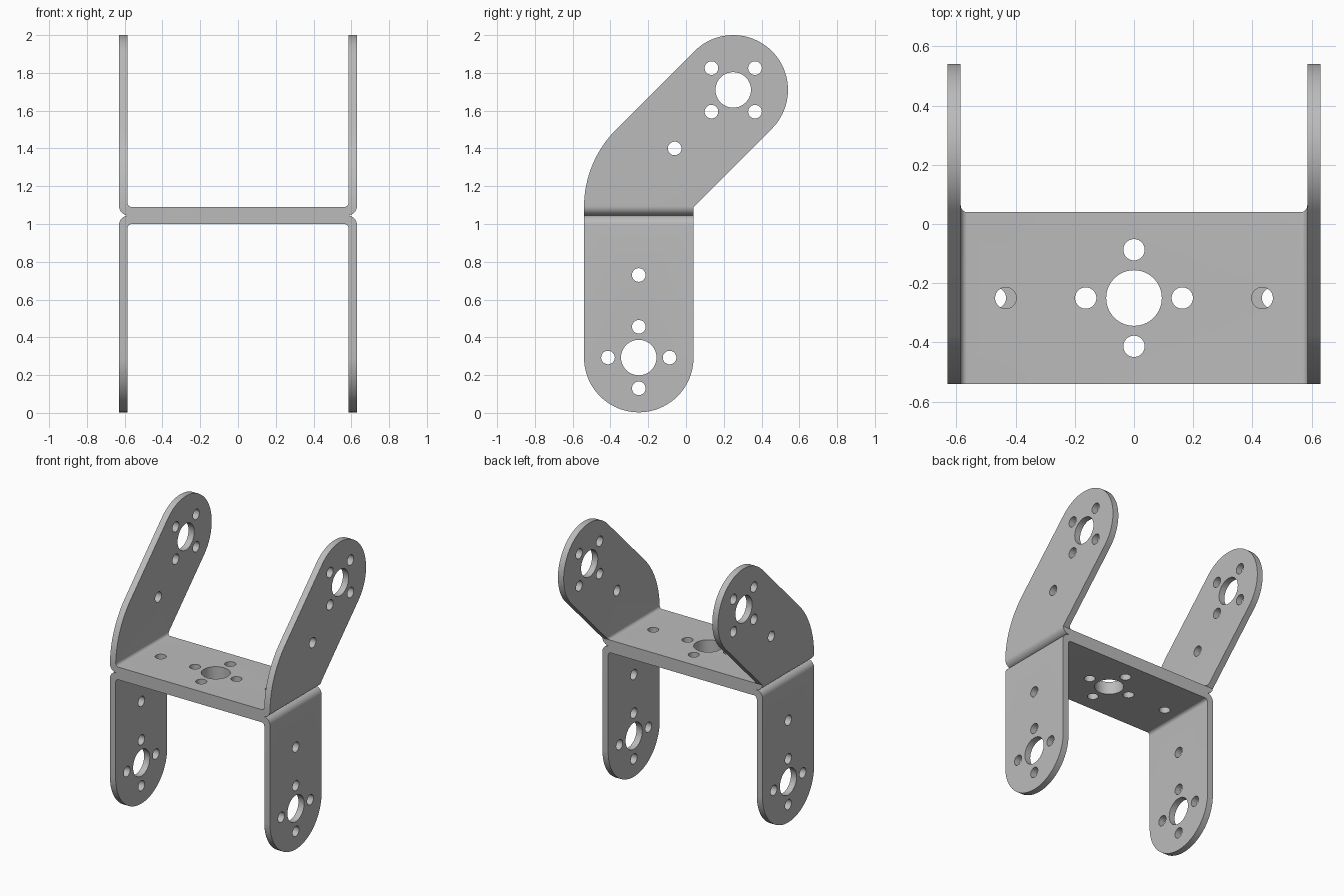
import bpy, bmesh
from math import sin, cos, radians, sqrt
from mathutils import Matrix, Vector

if "Cube" in bpy.data.objects:
    bpy.data.objects.remove(bpy.data.objects["Cube"])

T = 0.045               # sheet thickness
W = 0.63                # half width
R = 0.29                # half depth and end radius
YC = -0.25              # depth centre of the base plates
SEAM = 1.045            # height where the two brackets touch
PITCH = 0.163           # small holes around each large hole
BIG, SMALL = 0.094, 0.036

metal = bpy.data.materials.new("grey metal")
metal.use_nodes = True
colour = (0.5, 0.5, 0.5, 1)
metal.diffuse_color = colour
metal.node_tree.nodes["Principled BSDF"].inputs["Base Color"].default_value = colour


def arc(cx, cy, r, a0, a1, n):
    return [(cx + r * cos(radians(a0 + (a1 - a0) * i / n)),
             cy + r * sin(radians(a0 + (a1 - a0) * i / n))) for i in range(n + 1)]


def finish(bm, name):
    bmesh.ops.recalc_face_normals(bm, faces=bm.faces)
    mesh = bpy.data.meshes.new(name)
    bm.to_mesh(mesh)
    bm.free()
    mesh.materials.append(metal)
    ob = bpy.data.objects.new(name, mesh)
    bpy.context.collection.objects.link(ob)
    return ob


def prism(name, points, to_3d, move):
    """Extrude a closed 2D outline."""
    bm = bmesh.new()
    face = bm.faces.new([bm.verts.new(to_3d(a, b)) for a, b in points])
    ext = bmesh.ops.extrude_face_region(bm, geom=[face])["geom"]
    bmesh.ops.translate(bm, vec=move, verts=[v for v in ext if isinstance(v, bmesh.types.BMVert)])
    return finish(bm, name)


def drill(bm, r, centre, axis, depth):
    """Add one drill cylinder to the cutter."""
    turn = Vector((0, 0, 1)).rotation_difference(Vector(axis)).to_matrix().to_4x4()
    bmesh.ops.create_cone(bm, cap_ends=True, segments=40, radius1=r, radius2=r,
                          depth=depth, matrix=Matrix.Translation(centre) @ turn)


def boolean(ob, cutter, operation):
    mod = ob.modifiers.new(operation, 'BOOLEAN')
    mod.object, mod.operation, mod.solver = cutter, operation, 'EXACT'
    bpy.context.view_layer.objects.active = ob
    bpy.ops.object.modifier_apply(modifier=mod.name)
    bpy.data.objects.remove(cutter)


def bracket(name, up, outline, hub, spin, extra, slot_x):
    # Bent U section: rounded outside and inside corners
    ro, ri, leg = 0.05, 0.022, 1.2
    right = [(W - T, leg)] + arc(W - T - ri, T + ri, ri, 0, -90, 6)
    outer = arc(W - ro, ro, ro, -90, 0, 8) + [(W, leg)]
    half = outer + right
    section = half + [(-x, z) for x, z in reversed(half)]
    ob = prism(name, section, lambda x, z: (x, YC - 1, SEAM + up * z), (0, 2, 0))
    # Trim to the side outline
    boolean(ob, prism("trim", outline, lambda y, z: (-1, y, z), (2, 0, 0)), 'INTERSECT')
    # Holes through the two legs and the base plate
    bm = bmesh.new()
    hy, hz = hub
    plate_z = SEAM + up * T / 2
    drill(bm, BIG, (0, hy, hz), (1, 0, 0), 3)
    drill(bm, SMALL, (0, *extra), (1, 0, 0), 3)
    drill(bm, BIG, (0, YC, plate_z), (0, 0, 1), 3 * T)
    for k in range(4):
        a, b = radians(spin + 90 * k), radians(90 * k)
        drill(bm, SMALL, (0, hy + PITCH * cos(a), hz + PITCH * sin(a)), (1, 0, 0), 3)
        drill(bm, SMALL, (PITCH * cos(b), YC + PITCH * sin(b), plate_z), (0, 0, 1), 3 * T)
    for s in (-1, 1):
        drill(bm, SMALL, (s * slot_x, YC, plate_z), (0, 0, 1), 3 * T)
    boolean(ob, finish(bm, "drills"), 'DIFFERENCE')
    bpy.ops.object.select_all(action='DESELECT')
    ob.select_set(True)
    bpy.context.view_layer.objects.active = ob
    bpy.ops.object.shade_smooth_by_angle(angle=radians(30))


# Straight lower bracket
low_hub = (YC, R + 0.003)
low_outline = [(YC - R, 1.2)] + arc(*low_hub, R, 180, 360, 48) + [(YC + R, 1.2)]
bracket("lower_bracket", -1, low_outline, low_hub, 0, (YC, 0.73), 0.468)

# Angled upper bracket, legs leaning back at 45 degrees
bend = (YC + R, SEAM + T)
d = 0.877 / sqrt(2)
high_hub = (0.25, 1.71)
high_outline = ([(YC - R, 0.9)] + arc(*bend, 2 * R, 180, 135, 16)
                + arc(*high_hub, R, 135, -45, 48) + [bend, (YC + R, 0.9)])
bracket("upper_bracket", 1, high_outline, high_hub, 45, (high_hub[0] - d / 2, high_hub[1] - d / 2), 0.433)
